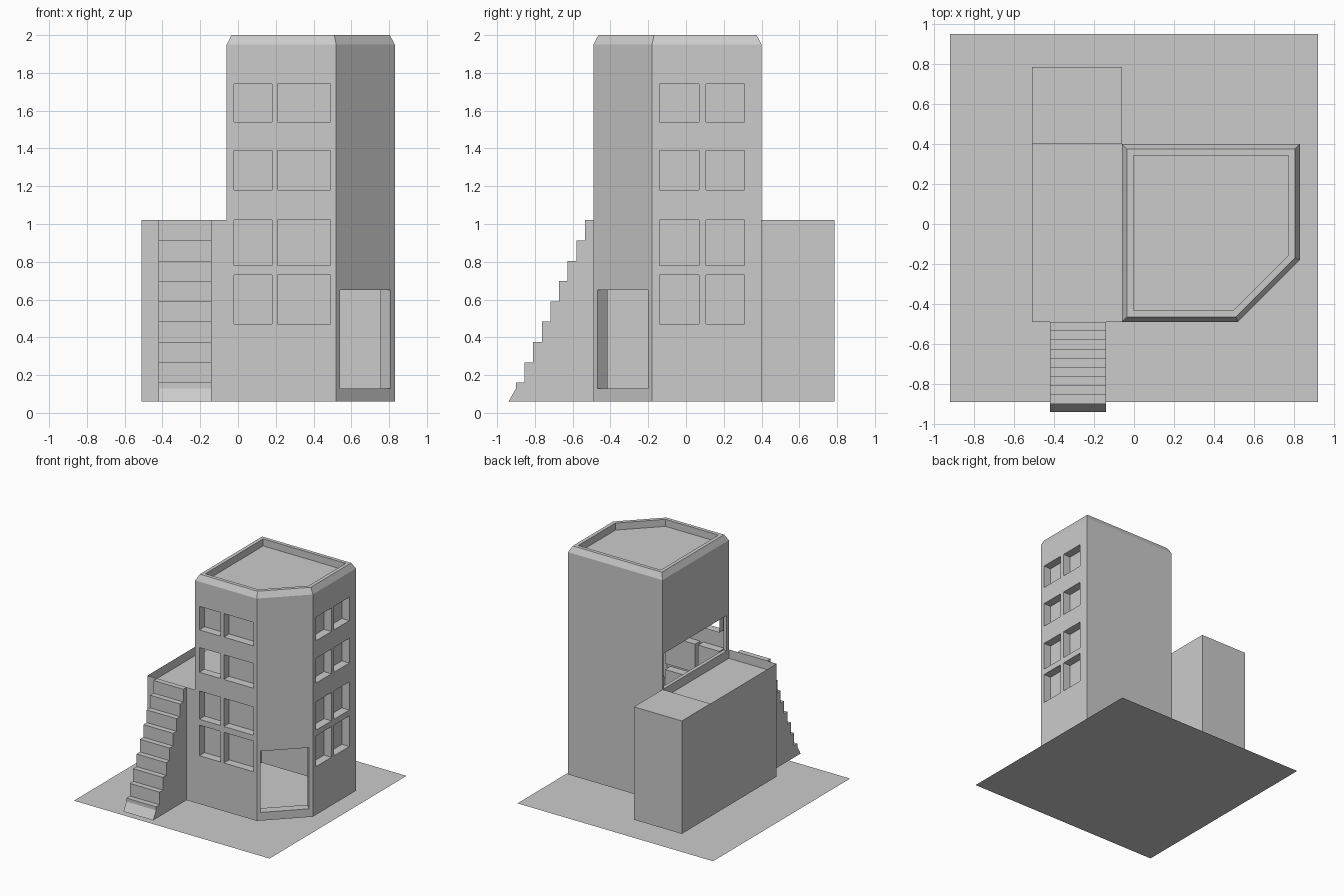
import bpy, bmesh
from mathutils import Vector
from mathutils.geometry import intersect_line_line_2d, intersect_line_line

if "Cube" in bpy.data.objects:
    bpy.data.objects.remove(bpy.data.objects["Cube"])


def finish(name, bm):
    bmesh.ops.remove_doubles(bm, verts=bm.verts, dist=0.0005)
    mesh = bpy.data.meshes.new(name)
    bm.to_mesh(mesh)
    bm.free()
    ob = bpy.data.objects.new(name, mesh)
    bpy.context.collection.objects.link(ob)
    return ob


def face(bm, pts):
    return bm.faces.new([bm.verts.new(p) for p in pts])


def wall(bm, a, b, z0, z1, openings=()):
    """Sheet wall from a to b (outward on the right). Each opening is
    (u0, u1, z0, z1, reveal depth, has back panel), u measured from a."""
    a, b = Vector((*a, 0)), Vector((*b, 0))
    d = (b - a).normalized()
    inward = Vector((-d.y, d.x, 0))
    us = sorted({0, (b - a).length, *[u for o in openings for u in o[:2]]})
    zs = sorted({z0, z1, *[z for o in openings for z in o[2:4]]})

    def P(u, z, k=0):
        return a + d * u + inward * k + Vector((0, 0, z))

    for u, v in zip(us, us[1:]):
        for s, t in zip(zs, zs[1:]):
            cu, cz = (u + v) / 2, (s + t) / 2
            if not any(o[0] < cu < o[1] and o[2] < cz < o[3] for o in openings):
                face(bm, [P(u, s), P(v, s), P(v, t), P(u, t)])
    for u, v, s, t, k, closed in openings:
        ring = [(u, s), (v, s), (v, t), (u, t)]
        for p, q in zip(ring, ring[1:] + ring[:1]):
            face(bm, [P(*p), P(*q), P(*q, k), P(*p, k)])
        if closed:
            face(bm, [P(*p, k) for p in ring])


def inset(poly, dist, z):
    """Offset a convex counter-clockwise outline inward."""
    lines = []
    for p, q in zip(poly, poly[1:] + poly[:1]):
        p, q = Vector((*p, 0)), Vector((*q, 0))
        d = (q - p).normalized()
        n = Vector((-d.y, d.x, 0)) * dist
        lines.append((p + n, q + n))
    out = []
    for i in range(len(lines)):
        c = intersect_line_line(*lines[i - 1], *lines[i])[0]
        out.append((c.x, c.y, z))
    return out


BASE, EAVE = 0.06, 1.95
LEFT, RIGHT, FRONT, BACK = -0.06, 0.83, -0.49, 0.40
outline = [(LEFT, FRONT), (0.52, FRONT), (RIGHT, -0.18), (RIGHT, BACK), (LEFT, BACK)]
floors = [(0.47, 0.73), (0.78, 1.02), (1.18, 1.39), (1.54, 1.74)]

# Tower walls with recessed windows, corner doorway and terrace opening
front_windows = [(u0 - LEFT, u1 - LEFT, z0, z1, 0.07, not (z0 == 1.18 and u0 < 0))
                 for u0, u1 in ((-0.02, 0.18), (0.21, 0.49)) for z0, z1 in floors]
side_windows = [(u0 + 0.18, u1 + 0.18, z0, z1, 0.07, True)
                for u0, u1 in ((-0.14, 0.07), (0.105, 0.31)) for z0, z1 in floors]
doorway = [(0.03, 0.408, 0.13, 0.65, 0.075, False)]
terrace_opening = [(0.015, 0.86, 1.02, 1.32, 0.03, False)]
bm = bmesh.new()
for i, holes in enumerate((front_windows, doorway, side_windows, (), terrace_opening)):
    wall(bm, outline[i], outline[(i + 1) % 5], BASE, EAVE, holes)
finish("tower_walls", bm)

# Roof: bevelled edge, flat parapet lip and sunken deck
bm = bmesh.new()
rings = [inset(outline, 0, EAVE), inset(outline, 0.026, 2.0),
         inset(outline, 0.057, 2.0), inset(outline, 0.057, 1.94)]
for lo, hi in zip(rings, rings[1:]):
    for i in range(5):
        j = (i + 1) % 5
        face(bm, [lo[i], lo[j], hi[j], hi[i]])
face(bm, rings[-1])
finish("tower_roof", bm)

# Terrace wing: thin parapet walls around a lowered floor
bm = bmesh.new()
WING, TOP, DECK = -0.51, 1.02, 0.945
wall(bm, (WING, FRONT), (LEFT, FRONT), BASE, TOP)
wall(bm, (WING, BACK), (WING, FRONT), BASE, TOP)
face(bm, [(WING, FRONT, DECK), (LEFT, FRONT, DECK), (LEFT, BACK, DECK), (WING, BACK, DECK)])
finish("terrace_wing", bm)

# Rear block behind the terrace
bm = bmesh.new()
corners = [(WING, BACK), (LEFT, BACK), (LEFT, 0.785), (WING, 0.785)]
for p, q in zip(corners, corners[1:] + corners[:1]):
    wall(bm, p, q, BASE, TOP)
face(bm, [(x, y, TOP) for x, y in corners])
finish("rear_block", bm)

# Outside stair extruded from its stepped profile
profile = [(-0.94, BASE), (-0.90, 0.13)]
for i in range(9):
    y, z = -0.90 + i * 0.0456, 0.16 + i * 0.1075
    profile += [(y, z), (min(y + 0.0456, FRONT), z)]
profile.append((FRONT, BASE))
bm = bmesh.new()
side = face(bm, [(-0.42, y, z) for y, z in profile])
grown = bmesh.ops.extrude_face_region(bm, geom=[side])
bmesh.ops.translate(bm, vec=(0.28, 0, 0),
                    verts=[g for g in grown["geom"] if isinstance(g, bmesh.types.BMVert)])
if side.is_valid is False or not any(
        all(abs(v.co.x + 0.42) < 1e-4 for v in f.verts) for f in bm.faces):
    face(bm, [(-0.42, y, z) for y, z in profile])
bmesh.ops.remove_doubles(bm, verts=bm.verts, dist=0.0005)
bmesh.ops.recalc_face_normals(bm, faces=bm.faces)
finish("outside_stair", bm)

# Ground sheet
bm = bmesh.new()
face(bm, [(-0.92, -0.89, 0), (0.92, -0.89, 0), (0.92, 0.95, 0), (-0.92, 0.95, 0)])
finish("ground_sheet", bm)
